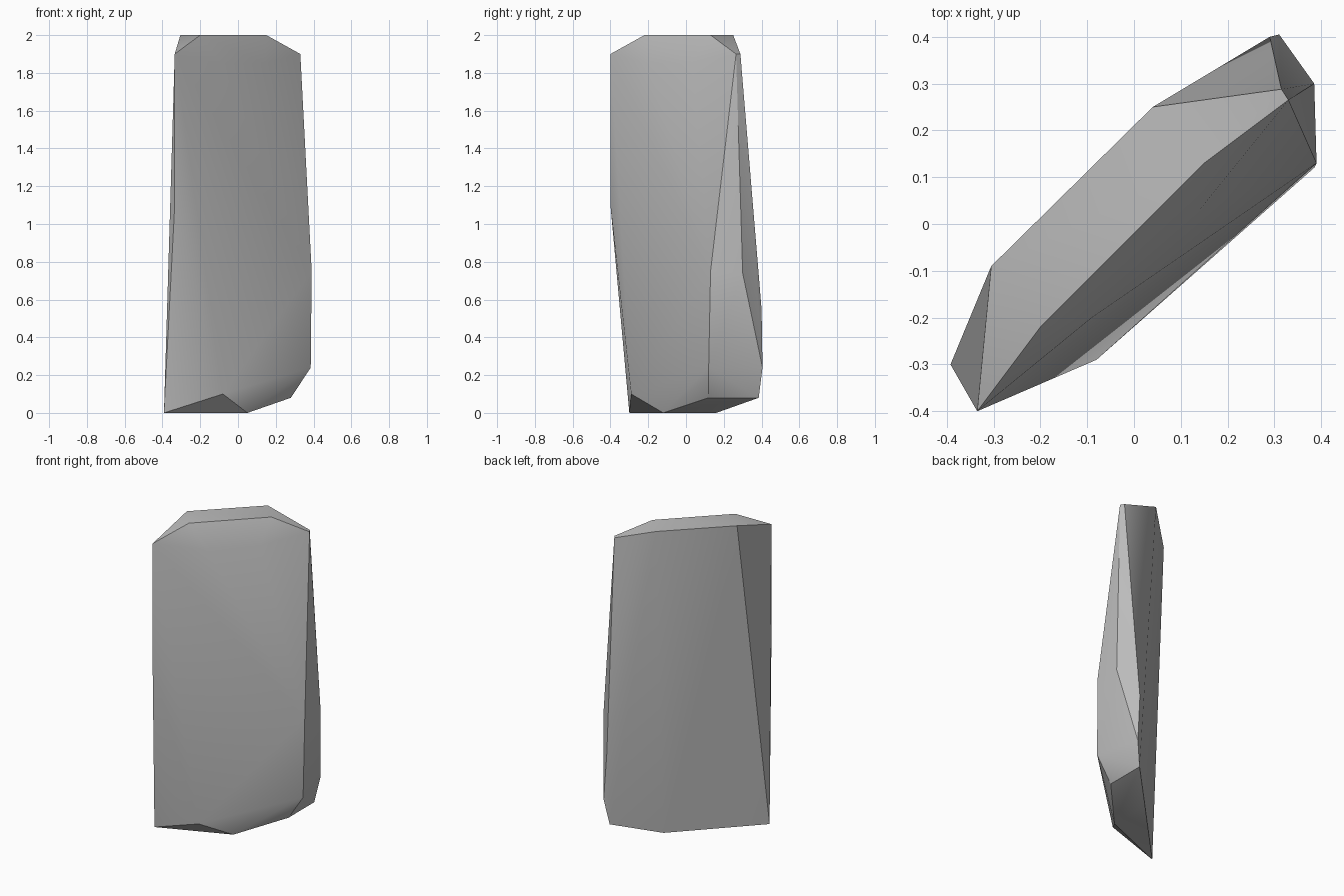
import bpy
import bmesh
import math
from mathutils import Vector

default_cube = bpy.data.objects.get("Cube")
if default_cube:
    bpy.data.objects.remove(default_cube, do_unlink=True)


def make_material(name, colour):
    material = bpy.data.materials.new(name)
    material.use_nodes = True
    material.diffuse_color = colour
    material.node_tree.nodes["Principled BSDF"].inputs["Base Color"].default_value = colour
    return material


def make_rock(name, corner_groups, material):
    """Wrap the chipped corners of a stone in one faceted skin."""
    bm = bmesh.new()
    for corners in corner_groups:
        for corner in corners:
            bm.verts.new(Vector(corner))
    hull = bmesh.ops.convex_hull(bm, input=bm.verts[:])
    spare = [g for g in hull["geom_interior"] if isinstance(g, bmesh.types.BMVert)]
    bmesh.ops.delete(bm, geom=spare, context="VERTS")
    bmesh.ops.recalc_face_normals(bm, faces=bm.faces[:])
    mesh = bpy.data.meshes.new(name)
    bm.to_mesh(mesh)
    bm.free()
    mesh.materials.append(material)
    rock = bpy.data.objects.new(name, mesh)
    bpy.context.collection.objects.link(rock)
    return rock


# Flat crown of the slab
crown = [(-.305, -.09, 2), (-.2, -.22, 2), (.15, .13, 2), (.04, .25, 2)]

# Shoulder where the crown breaks into the sides
shoulder = [(-.335, -.4, 1.9), (.33, .265, 1.9), (.315, .288, 1.9),
            (-.09, -.2, 1.85), (.14, .03, 1.85)]

# Widest part of the sides
flanks = [(-.335, -.4, 1.1), (.39, .13, .75), (.385, .3, .74),
          (.29, .4, .55), (.385, .12, .24), (.31, .405, .24)]

# Broken underside and footing
footing = [(-.08, -.29, .1), (.28, .12, .08), (.28, .385, .08),
           (-.392, -.3, 0), (.05, -.12, 0), (.05, .16, 0)]

stone_grey = make_material("stone grey", (.5, .5, .5, 1))
rock = make_rock("rock_slab", [crown, shoulder, flanks, footing], stone_grey)

# Soft shading over the shallow facets, crisp edges on the breaks
bpy.ops.object.select_all(action="DESELECT")
rock.select_set(True)
bpy.context.view_layer.objects.active = rock
bpy.ops.object.shade_smooth_by_angle(angle=math.radians(30))
